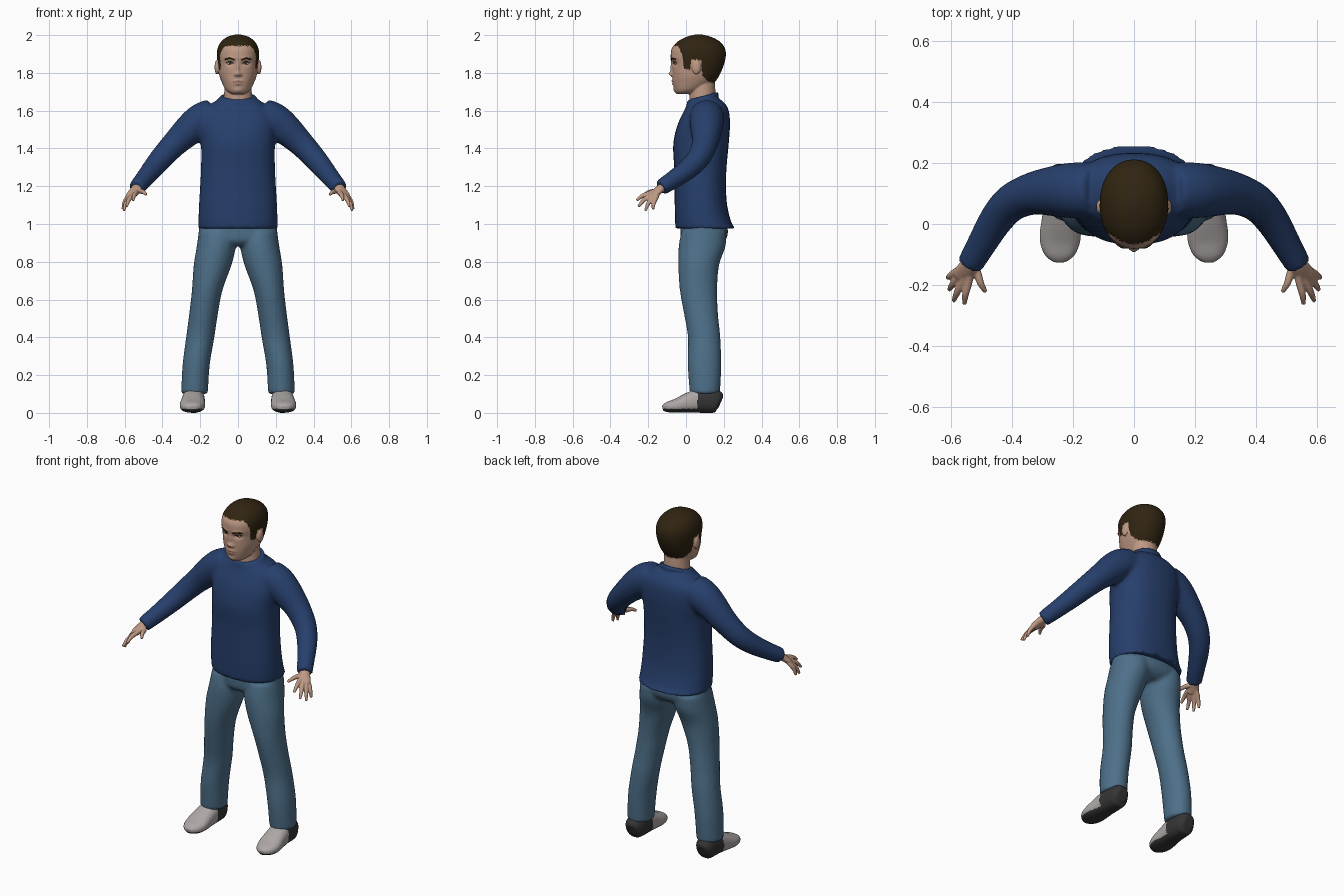
import bpy, bmesh, math, random
from mathutils import Vector, Quaternion
from mathutils.bvhtree import BVHTree

random.seed(4)
if "Cube" in bpy.data.objects:
    bpy.data.objects.remove(bpy.data.objects["Cube"])


def material(name, *rgb):
    m = bpy.data.materials.new(name)
    m.use_nodes = True
    m.diffuse_color = (*rgb, 1)
    m.node_tree.nodes["Principled BSDF"].inputs["Base Color"].default_value = (*rgb, 1)
    return m


NAVY = material("navy knit", .02, .05, .15)
DENIM = material("blue denim", .075, .16, .25)
SKIN = material("skin", .52, .32, .23)
HAIR = material("dark brown hair", .03, .018, .006)
LIPS = material("lips", .42, .22, .16)
GREY = material("grey canvas", .42, .39, .38)
BLACK = material("dark rubber", .035, .035, .037)
WHITE = material("eye white", .55, .5, .46)


def spline(points, steps):
    """Catmull-Rom interpolation of ring parameters."""
    pts = [Vector(p) for p in points]
    out, last = [], len(pts) - 1
    for i in range(last):
        a, b, c, d = pts[max(i - 1, 0)], pts[i], pts[i + 1], pts[min(i + 2, last)]
        for k in range(steps):
            t = k / steps
            out.append((b * 2 + (c - a) * t + (a * 2 - b * 5 + c * 4 - d) * t * t
                        + (b * 3 - a - c * 3 + d) * t ** 3) / 2)
    return out + [pts[-1]]


def loft(bm, rings, follow=False, n=28, steps=4, power=2.0):
    """Closed body through rings (x, y, z, half width, half depth)."""
    rs = spline(rings, steps)
    centres = [Vector(r[:3]) for r in rs]
    loops = []
    for i, r in enumerate(rs):
        turn = Quaternion()
        if follow:
            tangent = centres[min(i + 1, len(rs) - 1)] - centres[max(i - 1, 0)]
            turn = tangent.to_track_quat('Z', 'Y')
        loop = []
        for k in range(n):
            c, s = math.cos(math.tau * k / n), math.sin(math.tau * k / n)
            off = Vector((max(r[3], .001) * math.copysign(abs(c) ** (2 / power), c),
                          max(r[4], .001) * math.copysign(abs(s) ** (2 / power), s), 0))
            loop.append(bm.verts.new(centres[i] + turn @ off))
        loops.append(loop)
    for lo, hi in zip(loops, loops[1:]):
        for k in range(n):
            j = (k + 1) % n
            bm.faces.new((lo[k], lo[j], hi[j], hi[k]))
    bm.faces.new(loops[0][::-1])
    bm.faces.new(loops[-1])


def tube(bm, path, side=1, **options):
    loft(bm, [(x * side, y, z, r, r) for x, y, z, r in path], follow=True, **options)


def slices(rows):
    """Rows of (height, half width, front y, back y) as level rings."""
    return [(0, (f + b) / 2, z, w, (b - f) / 2) for z, w, f, b in rows]


def ball(bm, centre, size):
    made = bmesh.ops.create_uvsphere(bm, u_segments=24, v_segments=16, radius=1)["verts"]
    for v in made:
        v.co = Vector(centre) + Vector(size) * v.co


def finish(name, bm, mats, voxel=0, smooth=0):
    """Make the object; with a voxel size, melt its bodies into one skin."""
    bmesh.ops.recalc_face_normals(bm, faces=bm.faces)
    mesh = bpy.data.meshes.new(name)
    bm.to_mesh(mesh)
    bm.free()
    ob = bpy.data.objects.new(name, mesh)
    bpy.context.scene.collection.objects.link(ob)
    if voxel:
        rm = ob.modifiers.new("melt", 'REMESH')
        rm.mode, rm.voxel_size = 'VOXEL', voxel
        sm = ob.modifiers.new("soften", 'SMOOTH')
        sm.factor, sm.iterations = .5, smooth
        dg = bpy.context.evaluated_depsgraph_get()
        mesh = bpy.data.meshes.new_from_object(ob.evaluated_get(dg))
        ob.modifiers.clear()
        ob.data = mesh
        mesh.name = name
    mesh.materials.clear()
    for m in mats:
        mesh.materials.append(m)
    mesh.shade_smooth()
    return ob


# Sweater: torso, sleeves and tilted collar
bm = bmesh.new()
loft(bm, slices([(.975, .21, -.055, .262), (1.01, .21, -.058, .24), (1.1, .207, -.06, .218),
                 (1.2, .201, -.061, .212), (1.3, .196, -.063, .215), (1.42, .196, -.068, .226),
                 (1.52, .205, -.047, .233), (1.6, .185, -.01, .227), (1.645, .13, .012, .2),
                 (1.67, .085, .035, .165)]), power=2.3)
for side in (1, -1):
    tube(bm, [(.13, .11, 1.575, .09), (.19, .11, 1.55, .092), (.25, .108, 1.505, .085),
              (.33, .1, 1.43, .07), (.4, .07, 1.355, .062), (.45, .015, 1.295, .056),
              (.495, -.06, 1.24, .049), (.537, -.133, 1.192, .043)], side)
ring = [math.tau * k / 16 for k in range(17)]
tube(bm, [(.087 * math.cos(a), .09 + .074 * math.sin(a), 1.667 + .022 * math.sin(a), .013)
          for a in ring], n=12)
finish("sweater", bm, [NAVY], .011, 5)

# Trousers: hips and two legs
bm = bmesh.new()
loft(bm, slices([(.885, .12, 0, .17), (.91, .19, -.025, .205), (.95, .208, -.03, .222),
                 (1.03, .2, -.03, .215)]), power=2.2)
for side in (1, -1):
    loft(bm, [(x * side, y, z, a, b) for x, y, z, a, b in (
        (.23, .1, .1, .071, .08), (.222, .098, .25, .072, .089), (.2, .096, .4, .075, .086),
        (.183, .08, .52, .076, .09), (.163, .066, .65, .081, .099),
        (.135, .067, .78, .1, .108), (.115, .085, .88, .104, .124),
        (.108, .095, .96, .1, .12))])
finish("trousers", bm, [DENIM], .011, 4)

# Shoes: canvas front, rubber heel and sole
for side, label in ((1, "left"), (-1, "right")):
    bm = bmesh.new()
    loft(bm, [(x * side, y, z, a, b) for x, y, z, a, b in (
        (.235, .184, .055, .03, .035), (.235, .16, .062, .052, .061),
        (.235, .08, .066, .059, .066), (.238, .02, .055, .063, .055),
        (.242, -.05, .038, .067, .038), (.243, -.1, .03, .05, .027),
        (.243, -.124, .024, .02, .014))], follow=True, power=2.4)
    shoe = finish(label + "_shoe", bm, [GREY, BLACK], .006, 2)
    for v in shoe.data.vertices:
        v.co.z = max(v.co.z, 0)
    for p in shoe.data.polygons:
        p.material_index = int(p.center.y > .06 or p.center.z < .022)

# Hands: palm, four fingers and thumb
for side, label in ((1, "left"), (-1, "right")):
    bm = bmesh.new()
    loft(bm, [(x * side, y, z, a, b) for x, y, z, a, b in (
        (.522, -.105, 1.21, .026, .024), (.54, -.138, 1.185, .03, .022),
        (.558, -.165, 1.16, .034, .017), (.564, -.178, 1.15, .028, .013))], follow=True)
    fingers = [((.54, -.183, 1.166), (.555, -.262, 1.125)),
               ((.558, -.182, 1.155), (.59, -.252, 1.092)),
               ((.573, -.172, 1.147), (.605, -.215, 1.07)),
               ((.583, -.158, 1.142), (.61, -.175, 1.077)),
               ((.515, -.155, 1.174), (.485, -.222, 1.155))]
    for base, tip in fingers:
        base, tip = Vector(base), Vector(tip)
        root = base.lerp(Vector((.542, -.14, 1.185)), .7)
        mid = base.lerp(tip, .55) + Vector((.003, -.003, .006))
        tube(bm, [(*root, .013), (*base, .0135), (*mid, .0115), (*tip, .007)], side, n=14)
    finish(label + "_hand", bm, [SKIN], .004, 3)

# Head: skull, neck and ears
bm = bmesh.new()
loft(bm, slices([(1.688, .035, -.048, .03), (1.708, .064, -.06, .08), (1.75, .086, -.07, .15),
                 (1.79, .1, -.072, .178), (1.84, .107, -.074, .2), (1.89, .112, -.081, .211),
                 (1.93, .108, -.075, .206), (1.965, .09, -.045, .18), (1.99, .058, 0, .135),
                 (2.003, .015, .05, .085)]), n=40, power=2.15)
loft(bm, slices([(1.6, .085, .02, .17), (1.66, .076, .018, .158), (1.72, .072, .02, .155),
                 (1.78, .07, .03, .15)]))
for side in (1, -1):
    ball(bm, (.112 * side, .055, 1.83), (.012, .024, .038))
head = finish("head", bm, [SKIN, HAIR, LIPS], .0042, 4)

# Face relief: (x, z, width, height, push along y)
relief = [(.042, 1.85, .022, .013, .011), (.04, 1.878, .03, .01, -.004),
          (0, 1.825, .009, .028, -.01), (0, 1.795, .013, .012, -.017),
          (.014, 1.79, .008, .008, -.009), (0, 1.757, .024, .006, -.006),
          (0, 1.741, .02, .006, -.006), (0, 1.706, .022, .013, -.006)]
for v in head.data.vertices:
    if v.co.y < .03:
        x, z = abs(v.co.x), v.co.z
        v.co.y += sum(d * math.exp(-((x - bx) / w) ** 2 - ((z - bz) / h) ** 2)
                      for bx, bz, w, h, d in relief)

# Hair and lip regions
hairline = [(-.2, 1.952), (-.04, 1.942), (-.018, 1.89), (-.012, 1.825), (.022, 1.815),
            (.028, 1.872), (.08, 1.868), (.086, 1.785), (.12, 1.752), (.3, 1.732)]


def hair_limit(y):
    for (y0, z0), (y1, z1) in zip(hairline, hairline[1:]):
        if y <= y1:
            return z0 + (z1 - z0) * (y - y0) / (y1 - y0)


for p in head.data.polygons:
    x, y, z = p.center
    if z > hair_limit(y) + random.uniform(-.005, .005):
        p.material_index = 1
    elif y < 0 and (x / .028) ** 2 + ((z - 1.749) / .012) ** 2 < 1:
        p.material_index = 2

# Eyes, lids and brows set on the face
skin_tree = BVHTree.FromPolygons([v.co.copy() for v in head.data.vertices],
                                 [tuple(p.vertices) for p in head.data.polygons])


def on_face(x, z):
    return skin_tree.ray_cast(Vector((x, -1, z)), Vector((0, 1, 0)))[0]


for side, label in ((1, "left"), (-1, "right")):
    spot = on_face(.043 * side, 1.851)
    bm = bmesh.new()
    ball(bm, spot, (.016, .005, .0065))
    finish(label + "_eye", bm, [WHITE])
    bm = bmesh.new()
    ball(bm, spot + Vector((0, -.003, 0)), (.0065, .004, .006))
    finish(label + "_iris", bm, [BLACK])
    for part, thick, row in (
            ("brow", .0038, ((.018, 1.868), (.042, 1.877), (.068, 1.872))),
            ("lid", .0022, ((.025, 1.851), (.043, 1.859), (.062, 1.853)))):
        bm = bmesh.new()
        tube(bm, [(*on_face(x * side, z), thick) for x, z in row], n=10)
        finish(label + "_" + part, bm, [HAIR])
